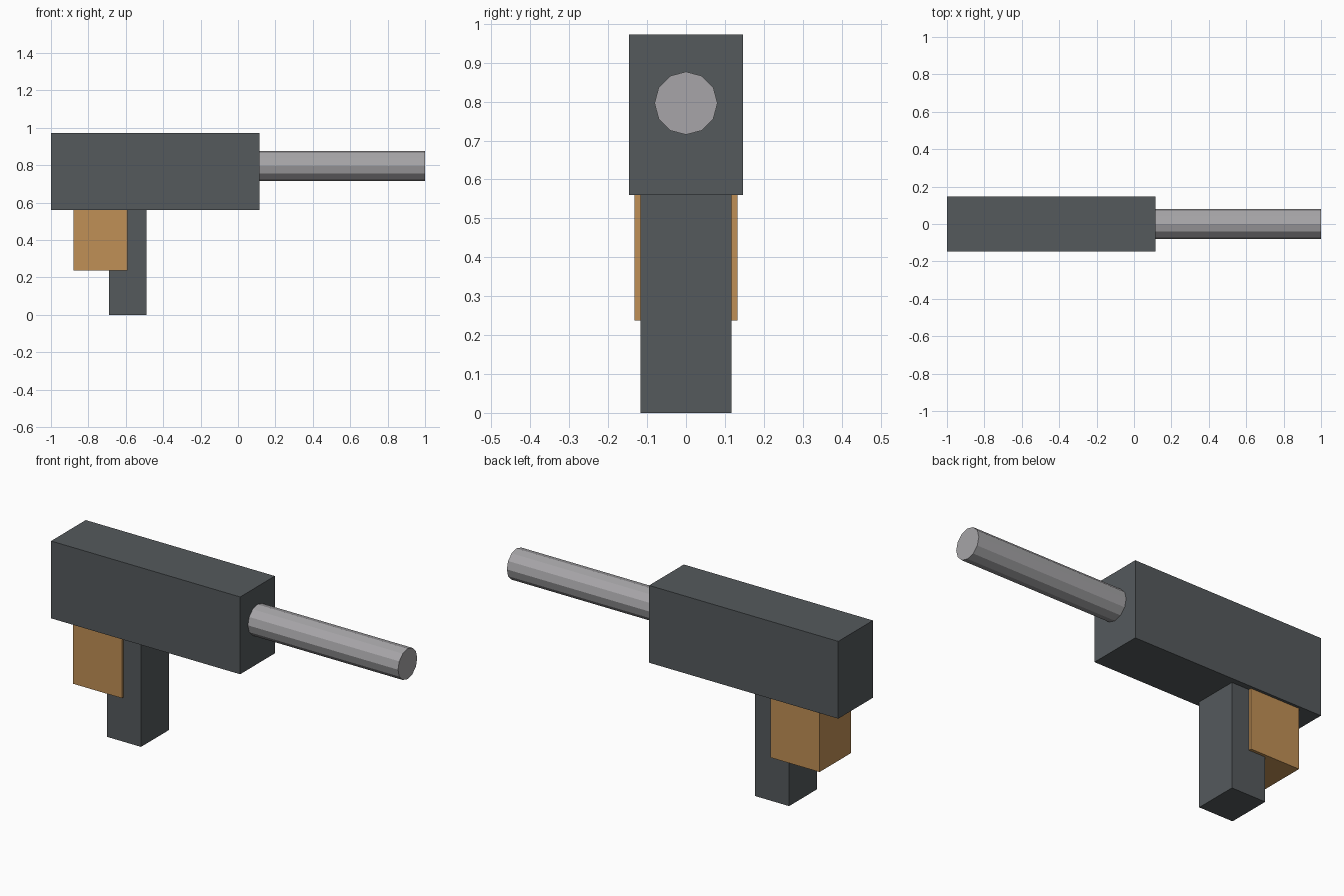
import bpy
import math

cube = bpy.data.objects.get("Cube")
if cube:
    bpy.data.objects.remove(cube, do_unlink=True)


def make_material(name, rgb):
    mat = bpy.data.materials.new(name)
    mat.use_nodes = True
    color = (*rgb, 1.0)
    mat.diffuse_color = color
    mat.node_tree.nodes["Principled BSDF"].inputs["Base Color"].default_value = color
    return mat


def finish(name, mat):
    obj = bpy.context.object
    obj.name = obj.data.name = name
    obj.data.materials.append(mat)
    return obj


def add_box(name, mat, x_range, width, z_range):
    """Box centred on y = 0, given its extents along x and z."""
    (x0, x1), (z0, z1) = x_range, z_range
    bpy.ops.mesh.primitive_cube_add(size=1, location=((x0 + x1) / 2, 0, (z0 + z1) / 2))
    obj = finish(name, mat)
    obj.scale = (x1 - x0, width, z1 - z0)
    bpy.ops.object.transform_apply(location=False, rotation=False, scale=True)
    return obj


dark_grey = make_material("dark grey metal", (0.09, 0.101, 0.108))
light_grey = make_material("light grey metal", (0.385, 0.378, 0.392))
tan = make_material("tan wood", (0.53, 0.278, 0.092))

# Main housing, lower magazine and the wider grip behind it
add_box("body", dark_grey, (-1.0, 0.115), 0.292, (0.56, 0.972))
add_box("magazine", dark_grey, (-0.69, -0.49), 0.234, (0.0, 0.56))
add_box("grip", tan, (-0.88, -0.592), 0.264, (0.238, 0.56))

# Twelve-sided barrel along x, seated slightly in the body
start, end = 0.1, 1.0
bpy.ops.mesh.primitive_cylinder_add(
    vertices=12, radius=0.081, depth=end - start,
    location=((start + end) / 2, 0, 0.796), rotation=(0, math.pi / 2, 0))
finish("barrel", light_grey)
